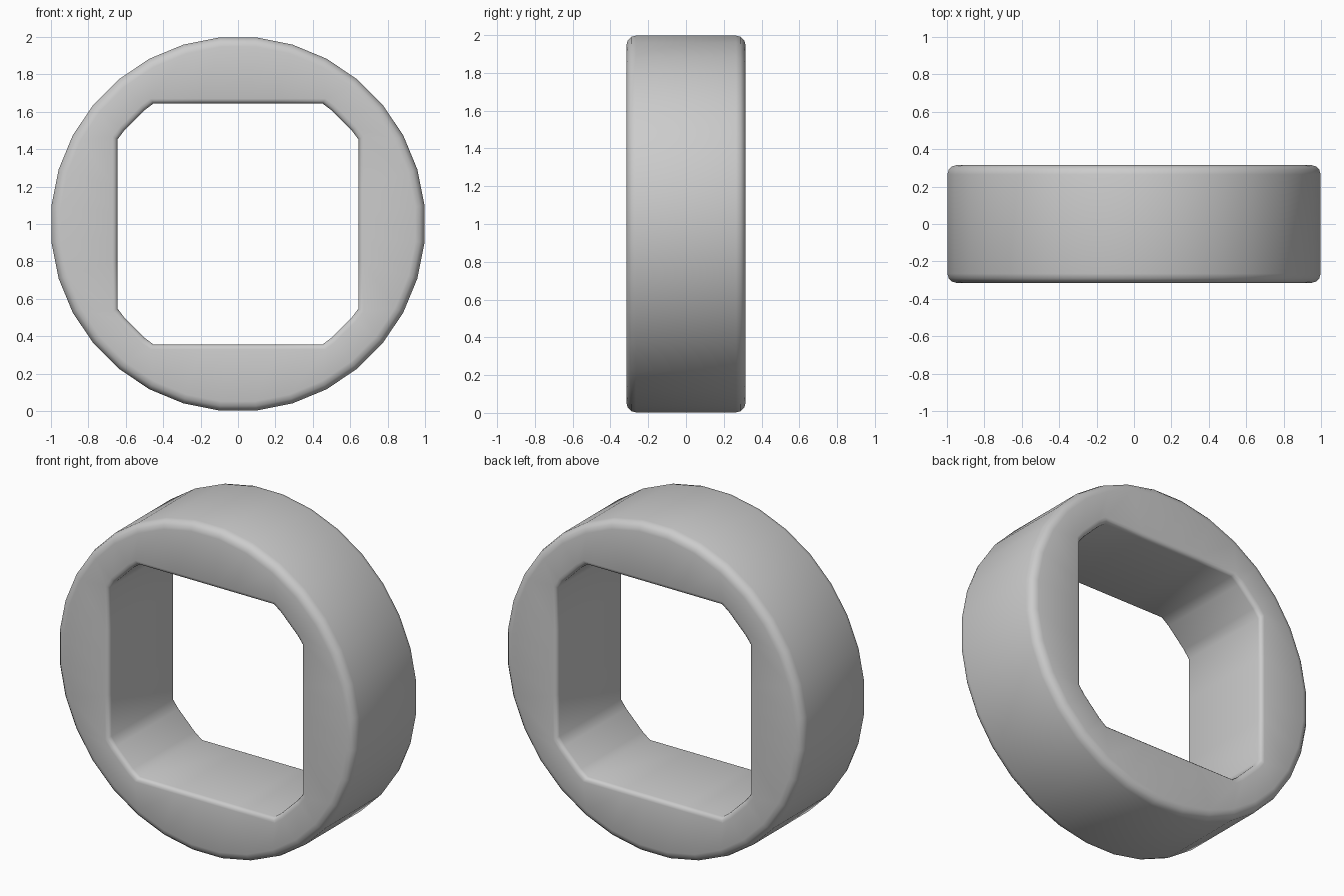
import bpy, bmesh, math

if "Cube" in bpy.data.objects:
    bpy.data.objects.remove(bpy.data.objects["Cube"])

SIDES = 32
R_OUT, HALF_DEPTH = 1.0, 0.315
HALF_SQ, R_CUT = 0.645, 0.787       # square hole, corners trimmed by a circle
B_OUT, B_IN = 0.05, 0.025           # rounded edge sizes

corner = math.degrees(math.acos(HALF_SQ / R_CUT))
quadrant = [5.625, 16.875, corner, 39.375, 50.625, 90 - corner, 73.125, 84.375]


def outer_loop(r):
    r /= math.cos(math.pi / SIDES) ** 0.5
    return [(r * math.cos((i + 0.5) * math.tau / SIDES),
             r * math.sin((i + 0.5) * math.tau / SIDES)) for i in range(SIDES)]


def inner_loop(grow):
    pts = []
    for q in range(4):
        for deg in quadrant:
            a = math.radians(deg)
            r = min(R_CUT, HALF_SQ / max(math.cos(a), math.sin(a))) * (1 + grow / HALF_SQ)
            a += q * math.pi / 2
            pts.append((r * math.cos(a), r * math.sin(a)))
    return pts


# Cross-section loops for one half: outer wall, round edge, front, hole edge
steps = [math.radians(a) for a in (0, 30, 60, 90)]
half = [(outer_loop(R_OUT - B_OUT * (1 - math.cos(a))),
         -HALF_DEPTH + B_OUT * (1 - math.sin(a))) for a in steps]
half += [(inner_loop(B_IN * (1 - math.cos(a))),
          -HALF_DEPTH + B_IN * (1 - math.sin(a))) for a in reversed(steps)]
sections = half + [(pts, -y) for pts, y in reversed(half)]

# Bridge the loops into a closed ring
bm = bmesh.new()
rings = [[bm.verts.new((x, y, z + 1)) for x, z in pts] for pts, y in sections]
for k, ring in enumerate(rings):
    nxt = rings[(k + 1) % len(rings)]
    for i in range(SIDES):
        j = (i + 1) % SIDES
        bm.faces.new((ring[i], ring[j], nxt[j], nxt[i]))
bmesh.ops.recalc_face_normals(bm, faces=bm.faces)
mesh = bpy.data.meshes.new("ring_body")
bm.to_mesh(mesh)
bm.free()

ring_body = bpy.data.objects.new("ring_body", mesh)
bpy.context.collection.objects.link(ring_body)
bpy.context.view_layer.objects.active = ring_body
ring_body.select_set(True)
bpy.ops.object.shade_smooth_by_angle(angle=math.radians(50))
